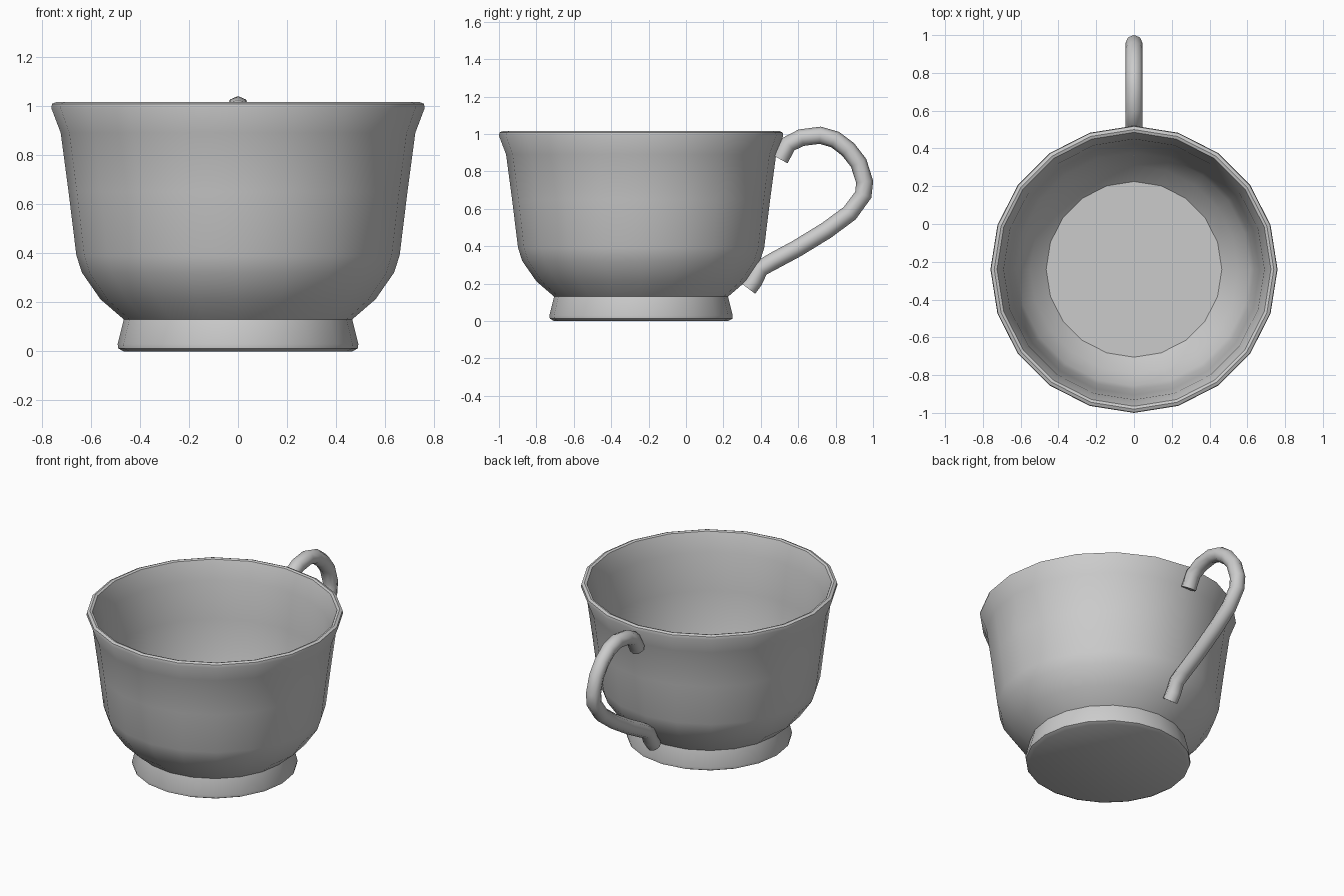
import bpy, bmesh
from math import sin, cos, pi, radians
from mathutils import Vector

if "Cube" in bpy.data.objects:
    bpy.data.objects.remove(bpy.data.objects["Cube"])

CUP_Y = -0.24
SIDES = 20


def skin(name, rings, angle):
    """Join rings of points with quads, cap both ends, shade smooth."""
    bm = bmesh.new()
    vr = [[bm.verts.new(p) for p in r] for r in rings]
    n = len(vr[0])
    for a, b in zip(vr, vr[1:]):
        for i in range(n):
            j = (i + 1) % n
            bm.faces.new((a[i], a[j], b[j], b[i]))
    bm.faces.new(vr[0][::-1])
    bm.faces.new(vr[-1])
    bmesh.ops.recalc_face_normals(bm, faces=bm.faces)
    me = bpy.data.meshes.new(name)
    bm.to_mesh(me)
    bm.free()
    ob = bpy.data.objects.new(name, me)
    bpy.context.collection.objects.link(ob)
    bpy.ops.object.select_all(action='DESELECT')
    ob.select_set(True)
    bpy.context.view_layer.objects.active = ob
    bpy.ops.object.shade_smooth_by_angle(angle=radians(angle))
    return ob


# Cup: foot, outer wall, rim, inner wall, floor
profile = [(0.465, 0), (0.488, 0.012), (0.49, 0.03), (0.465, 0.13),
           (0.56, 0.212), (0.635, 0.32), (0.658, 0.39), (0.69, 0.65),
           (0.722, 0.89), (0.76, 0.99), (0.757, 1.008), (0.74, 1.015),
           (0.725, 1.01), (0.718, 0.99), (0.69, 0.89), (0.665, 0.65),
           (0.638, 0.39), (0.617, 0.33), (0.55, 0.225), (0.465, 0.145)]
skin("cup_body",
     [[(r * cos(2 * pi * i / SIDES), CUP_Y + r * sin(2 * pi * i / SIDES), z)
       for i in range(SIDES)] for r, z in profile], 35)

# Handle: round tube swept along a path in the y-z plane
path = [Vector((0, y, z)) for y, z in [
    (0.503, 0.865), (0.547, 0.945), (0.616, 0.98), (0.717, 0.993),
    (0.797, 0.97), (0.867, 0.917), (0.923, 0.845), (0.955, 0.744),
    (0.948, 0.675), (0.875, 0.576), (0.752, 0.485), (0.592, 0.387),
    (0.467, 0.32), (0.397, 0.28), (0.365, 0.216), (0.333, 0.173)]]
rings = []
for k, p in enumerate(path):
    d_in = (p - path[max(k - 1, 0)]).normalized()
    d_out = (path[min(k + 1, len(path) - 1)] - p).normalized()
    t = (d_in + d_out).normalized()
    side = Vector((1, 0, 0))
    up = t.cross(side)
    rings.append([p + 0.046 * (side * cos(a) + up * sin(a))
                  for a in (2 * pi * i / 8 for i in range(8))])
skin("handle", rings, 50)
